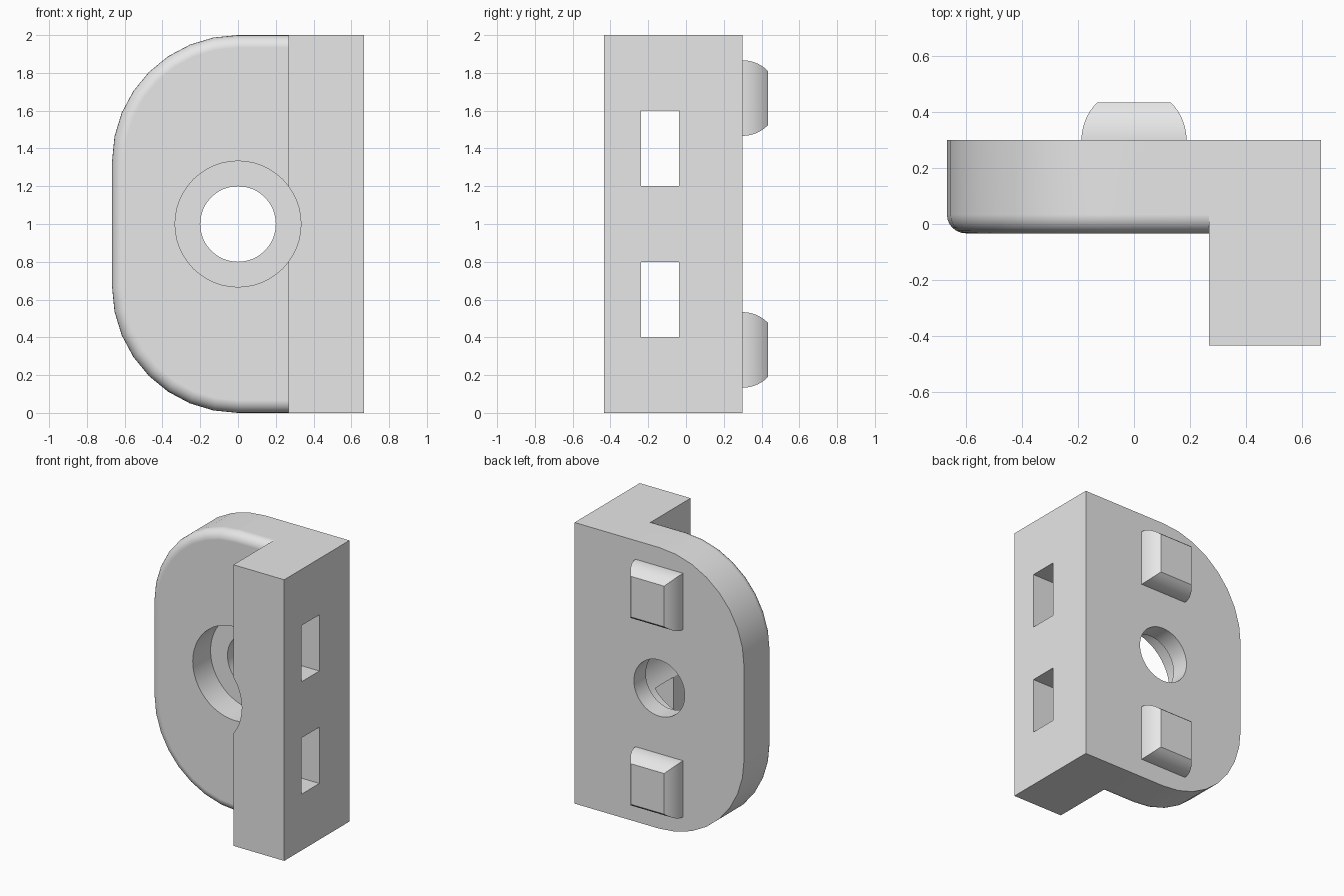
import bpy, bmesh, math
from mathutils import Matrix

cube = bpy.data.objects.get("Cube")
if cube:
    bpy.data.objects.remove(cube, do_unlink=True)

grey = bpy.data.materials.new("light_grey")
grey.use_nodes = True
grey.diffuse_color = (0.8, 0.8, 0.8, 1)
grey.node_tree.nodes["Principled BSDF"].inputs["Base Color"].default_value = grey.diffuse_color


def finish(name, bm):
    bmesh.ops.recalc_face_normals(bm, faces=bm.faces)
    mesh = bpy.data.meshes.new(name)
    bm.to_mesh(mesh)
    bm.free()
    mesh.materials.append(grey)
    obj = bpy.data.objects.new(name, mesh)
    bpy.context.collection.objects.link(obj)
    return obj


def loft(name, rings):
    """Skin equal-length rings and cap both ends."""
    bm = bmesh.new()
    loops = [[bm.verts.new(p) for p in ring] for ring in rings]
    for a, b in zip(loops, loops[1:]):
        for i in range(len(a)):
            j = (i + 1) % len(a)
            bm.faces.new((a[i], a[j], b[j], b[i]))
    bm.faces.new(loops[0])
    bm.faces.new(loops[-1])
    return finish(name, bm)


def box(name, x, y, z):
    return loft(name, [[(x[0], v, z[0]), (x[1], v, z[0]), (x[1], v, z[1]), (x[0], v, z[1])]
                       for v in y])


def cylinder(name, radius, y0, y1):
    def ring(y):
        return [(radius * math.cos(i * math.tau / 48), y, 1 + radius * math.sin(i * math.tau / 48))
                for i in range(48)]
    return loft(name, [ring(y0), ring(y1)])


def boolean(target, tool, operation):
    mod = target.modifiers.new(operation.title(), 'BOOLEAN')
    mod.operation = operation
    mod.solver = 'EXACT'
    mod.object = tool
    bpy.context.view_layer.objects.active = target
    bpy.ops.object.modifier_apply(modifier=mod.name)
    bpy.data.objects.remove(tool, do_unlink=True)


def smooth(obj):
    bpy.ops.object.select_all(action='DESELECT')
    obj.select_set(True)
    bpy.context.view_layer.objects.active = obj
    bpy.ops.object.shade_smooth_by_angle(angle=math.radians(30))
    mod = obj.modifiers.new("Flat face normals", 'WEIGHTED_NORMAL')
    mod.keep_sharp = True


# Rounded plate with a filleted front rim
R, FILLET = 2 / 3, 1 / 15


def plate_ring(y, inset):
    r = R - inset
    pts = [(0.4, y, inset)]
    for cz, start in ((R, 1.5), (2 - R, 1.0)):
        for i in range(9):
            a = math.pi * (start - i / 16)
            pts.append((r * math.cos(a), y, cz + r * math.sin(a)))
    pts.append((0.4, y, 2 - inset))
    return pts


rings = [plate_ring(0.3, 0)]
for i in range(7):
    a = math.pi / 2 * i / 6
    rings.append(plate_ring(-0.033 + FILLET * (1 - math.sin(a)), FILLET * (1 - math.cos(a))))
body = loft("bracket_body", rings)

# Side flange
boolean(body, box("flange", (0.267, 0.667), (-0.433, 0.3), (0, 2)), 'UNION')

# Stepped screw hole and two strap slots
boolean(body, cylinder("counterbore", 1 / 3, -0.6, 0.167), 'DIFFERENCE')
boolean(body, cylinder("through_hole", 0.2, 0.1, 0.5), 'DIFFERENCE')
for z in (0.4, 1.2):
    boolean(body, box("slot", (0.2, 0.8), (-0.238, -0.038), (z, z + 0.4)), 'DIFFERENCE')
smooth(body)


# Locating pegs with curved sides meeting at mitred corners
def peg(name, cz):
    half_x, half_z, base, height = 0.187, 0.2, 0.3, 0.133
    rings = []
    for i in range(-1, 9):
        h = 0 if i < 0 else height * i / 8
        y = base - 0.02 if i < 0 else base + h
        inset = half_x - math.sqrt(half_x ** 2 - h ** 2)
        x, z = half_x - inset, half_z - inset
        rings.append([(sx * x, y, cz + sz * z)
                      for sx, sz in ((-1, -1), (1, -1), (1, 1), (-1, 1))])
    smooth(loft(name, rings))


peg("lower_peg", 1 / 3)
peg("upper_peg", 5 / 3)
